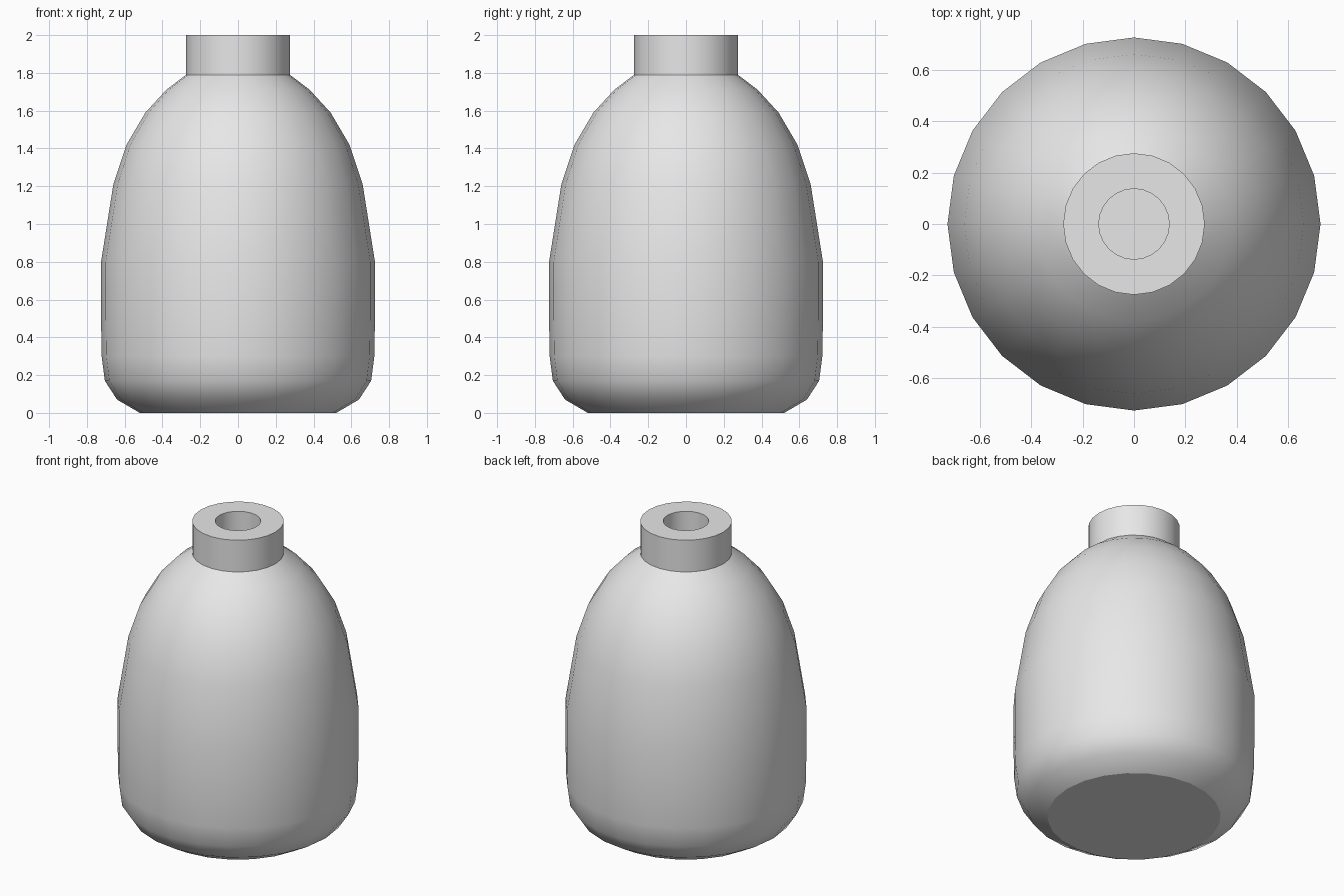
import bpy, bmesh, math

cube = bpy.data.objects.get("Cube")
if cube:
    bpy.data.objects.remove(cube, do_unlink=True)

SIDES = 24

# Single light grey material
grey = bpy.data.materials.new("light_grey")
grey.use_nodes = True
colour = (0.8, 0.8, 0.8, 1)
grey.diffuse_color = colour
grey.node_tree.nodes["Principled BSDF"].inputs["Base Color"].default_value = colour


def lathe(name, profile, smooth_angle):
    """Spin a (radius, height) profile around z; points on the axis become poles."""
    bm = bmesh.new()
    verts = [bm.verts.new((r, 0, z)) for r, z in profile]
    edges = [bm.edges.new(pair) for pair in zip(verts, verts[1:])]
    bmesh.ops.spin(bm, geom=verts + edges, cent=(0, 0, 0), axis=(0, 0, 1),
                   angle=math.tau, steps=SIDES, use_duplicate=False)
    bmesh.ops.remove_doubles(bm, verts=bm.verts, dist=0.0005)
    bmesh.ops.recalc_face_normals(bm, faces=bm.faces)
    mesh = bpy.data.meshes.new(name)
    bm.to_mesh(mesh)
    bm.free()
    mesh.materials.append(grey)
    obj = bpy.data.objects.new(name, mesh)
    bpy.context.collection.objects.link(obj)
    bpy.ops.object.select_all(action="DESELECT")
    bpy.context.view_layer.objects.active = obj
    obj.select_set(True)
    bpy.ops.object.shade_smooth_by_angle(angle=math.radians(smooth_angle))
    return obj


# Rounded body with a flat base and domed shoulder
lathe("bottle_body", [
    (0, 0), (0.52, 0), (0.64, 0.07), (0.705, 0.17), (0.722, 0.3),
    (0.725, 0.5), (0.725, 0.8), (0.66, 1.21), (0.59, 1.42),
    (0.49, 1.59), (0.38, 1.71), (0.275, 1.79), (0, 1.79),
], 29.8)

# Thick-walled neck with an open bore
lathe("bottle_neck", [
    (0.137, 1.79), (0.275, 1.79), (0.275, 2), (0.137, 2), (0.137, 1.79),
], 30)
